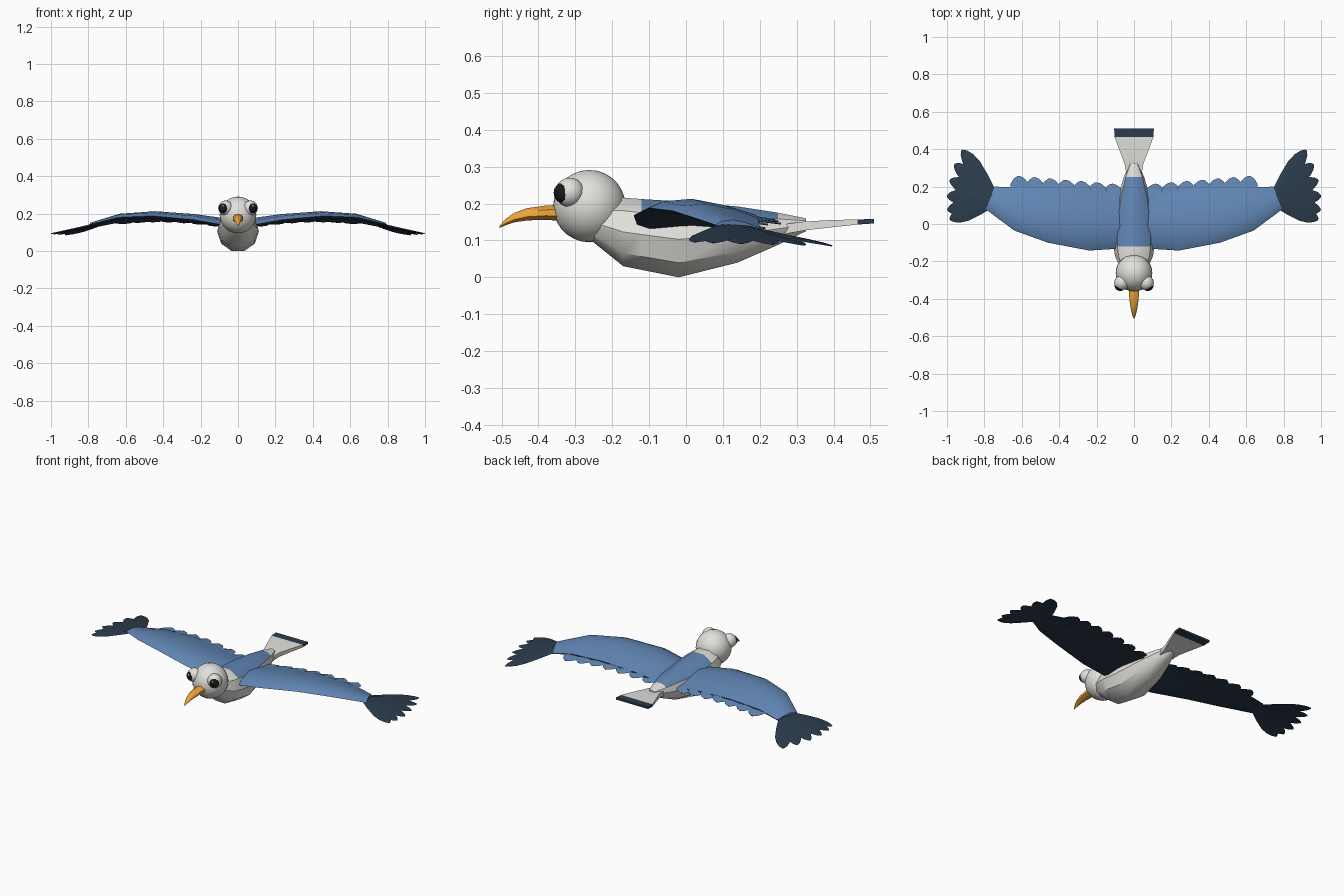
import bpy, bmesh, math
from mathutils import Vector

if "Cube" in bpy.data.objects:
    bpy.data.objects.remove(bpy.data.objects["Cube"])


def material(name, rgb):
    m = bpy.data.materials.new(name)
    m.diffuse_color = (*rgb, 1)
    m.use_nodes = True
    m.node_tree.nodes["Principled BSDF"].inputs["Base Color"].default_value = m.diffuse_color
    return m


WHITE = material("white", (0.76, 0.75, 0.71))
BLUE = material("blue", (0.12, 0.24, 0.46))
NAVY = material("navy", (0.025, 0.045, 0.075))
ORANGE = material("orange", (0.85, 0.38, 0.04))
BLACK = material("black", (0.01, 0.01, 0.012))


def finish(bm, name, mats, pick=None, smooth=35, mirror=False):
    """Turn a bmesh into an object; pick(face) returns the material slot."""
    bmesh.ops.recalc_face_normals(bm, faces=bm.faces)
    bm.normal_update()
    for f in bm.faces:
        f.material_index = pick(f) if pick else 0
    me = bpy.data.meshes.new(name)
    bm.to_mesh(me)
    bm.free()
    ob = bpy.data.objects.new(name, me)
    bpy.context.collection.objects.link(ob)
    for m in mats:
        me.materials.append(m)
    if mirror:
        ob.modifiers.new("mirror", 'MIRROR')
    if smooth:
        bpy.ops.object.select_all(action='DESELECT')
        ob.select_set(True)
        bpy.context.view_layer.objects.active = ob
        bpy.ops.object.shade_smooth_by_angle(angle=math.radians(smooth))
    return ob


def loft(bm, rings):
    """Skin a list of closed rings and cap both ends."""
    vs = [[bm.verts.new(p) for p in r] for r in rings]
    n = len(vs[0])
    for a, b in zip(vs, vs[1:]):
        for i in range(n):
            j = (i + 1) % n
            bm.faces.new((a[i], a[j], b[j], b[i]))
    bm.faces.new(vs[0])
    bm.faces.new(vs[-1])


def oval(y, z, rx, rz, n):
    """Ring in the xz plane with a flat bottom edge."""
    return [(rx * math.sin(a), y, z - rz * math.cos(a))
            for a in ((i + 0.5) * 2 * math.pi / n for i in range(n))]


def ball(name, centre, r, mat, seg=24, mirror=False):
    bm = bmesh.new()
    bmesh.ops.create_uvsphere(bm, u_segments=seg, v_segments=seg // 2, radius=r)
    bmesh.ops.translate(bm, verts=bm.verts, vec=centre)
    return finish(bm, name, [mat], smooth=60, mirror=mirror)


LEAF = [(0, 0.4), (0.35, 0.8), (0.65, 1), (0.82, 0.85), (0.94, 0.5), (1, 0.12)]


def feather(bm, root, tip, width, thick=0.008):
    """Thin leaf blade with a slight ridge along its middle."""
    root, tip = Vector(root), Vector(tip)
    d = tip - root
    side = Vector((d.y, -d.x, 0)).normalized() * width / 2
    rings = []
    for t, w in LEAF:
        c = root + d * t
        up = Vector((0, 0, thick * (1 - 0.6 * t)))
        rings.append([c - side * w, c + up, c + side * w, c - up * 0.5])
    loft(bm, rings)


def top_bottom(f):
    return 0 if f.normal.z > 0 else 1


# Body: y, bottom z, top z, half width
bm = bmesh.new()
rings = []
for y, zb, zt, w in [(-0.27, 0.11, 0.2, 0.06), (-0.17, 0.03, 0.216, 0.102),
                     (-0.12, 0.02, 0.212, 0.109), (-0.02, 0.0, 0.206, 0.111),
                     (0.14, 0.04, 0.192, 0.087), (0.25, 0.088, 0.175, 0.055),
                     (0.325, 0.125, 0.16, 0.022)]:
    rings.append(oval(y, (zb + zt) / 2, w, (zt - zb) / 2 / math.cos(math.pi / 10), 10))
loft(bm, rings)


def back_patch(f):
    c = f.calc_center_median()
    return 1 if f.normal.z > 0.45 and -0.12 < c.y < 0.25 else 0


finish(bm, "body", [WHITE, BLUE], back_patch)

# Head and eyes
ball("head", (0, -0.262, 0.193), 0.098, WHITE, 28)
eye = Vector((0.066, -0.315, 0.23))
look = Vector((0.5, -0.85, -0.05)).normalized()
ball("eyes", eye, 0.04, WHITE, 20, True)
ball("pupils", eye + look * 0.016, 0.03, BLACK, 20, True)
ball("eye_glints", eye + look * 0.042 + Vector((-0.008, 0, 0.012)), 0.006, WHITE, 10, True)

# Hooked beak: y, z, half width, half height
bm = bmesh.new()
loft(bm, [oval(*s, 8) for s in [(-0.33, 0.175, 0.031, 0.024), (-0.38, 0.175, 0.029, 0.021),
                                (-0.43, 0.171, 0.023, 0.018), (-0.465, 0.162, 0.016, 0.014),
                                (-0.49, 0.149, 0.009, 0.009), (-0.505, 0.137, 0.002, 0.003)]])
finish(bm, "beak", [ORANGE], smooth=50)

# Tail with dark end band: y, z, half width, half thickness
bm = bmesh.new()
rings = []
for y, z, w, h in [(0.25, 0.128, 0.038, 0.014), (0.32, 0.139, 0.05, 0.012),
                   (0.39, 0.145, 0.076, 0.01), (0.465, 0.15, 0.104, 0.007),
                   (0.51, 0.152, 0.106, 0.006)]:
    rings.append([(-w, y, z - h), (w, y, z - h), (w, y, z + h), (-w, y, z + h)])
loft(bm, rings)
finish(bm, "tail", [WHITE, NAVY], lambda f: int(f.calc_center_median().y > 0.467))

# Wings: leading point, trailing point, thickness
SECTIONS = [((0.05, -0.13, 0.135), (0.05, 0.17, 0.128), 0.04),
            ((0.24, -0.142, 0.168), (0.22, 0.18, 0.152), 0.036),
            ((0.46, -0.10, 0.188), (0.42, 0.19, 0.165), 0.034),
            ((0.64, -0.035, 0.18), (0.62, 0.195, 0.158), 0.028),
            ((0.795, 0.08, 0.142), (0.745, 0.2, 0.132), 0.018)]
bm = bmesh.new()
rings = []
for lead, trail, th in SECTIONS:
    a, b = Vector(lead), Vector(trail)
    ring = []
    for t, up in [(0, 0), (0.12, 0.6), (0.4, 1), (0.7, 0.7), (1, 0.12),
                  (1, -0.08), (0.5, 0.05), (0.12, -0.3)]:
        ring.append(a.lerp(b, t) + Vector((0, 0, up * th)))
    rings.append(ring)
loft(bm, rings)
finish(bm, "wings", [BLUE, NAVY], top_bottom, mirror=True)

# Scalloped feathers along the trailing edge
bm = bmesh.new()
for i in range(7):
    x = 0.12 + 0.083 * i
    z = 0.128 + 0.038 * math.sin(math.pi * min(x / 0.85, 1))
    feather(bm, (x - 0.02, 0.06, z + 0.014), (x, 0.215 + 0.007 * i, z - 0.012), 0.105)
finish(bm, "trailing_feathers", [BLUE, NAVY], top_bottom, mirror=True)

# Fan of dark flight feathers at each wing tip
bm = bmesh.new()
TIPS = [(0.985, 0.025), (0.998, 0.075), (1.0, 0.15), (0.985, 0.235),
        (0.96, 0.32), (0.92, 0.395)]
for i, (x, y) in enumerate(TIPS):
    feather(bm, (0.745, 0.115 + 0.008 * i, 0.146 - 0.002 * i),
            (x, y, 0.095 - 0.002 * i), 0.085, 0.007)
finish(bm, "tip_feathers", [NAVY], mirror=True)
